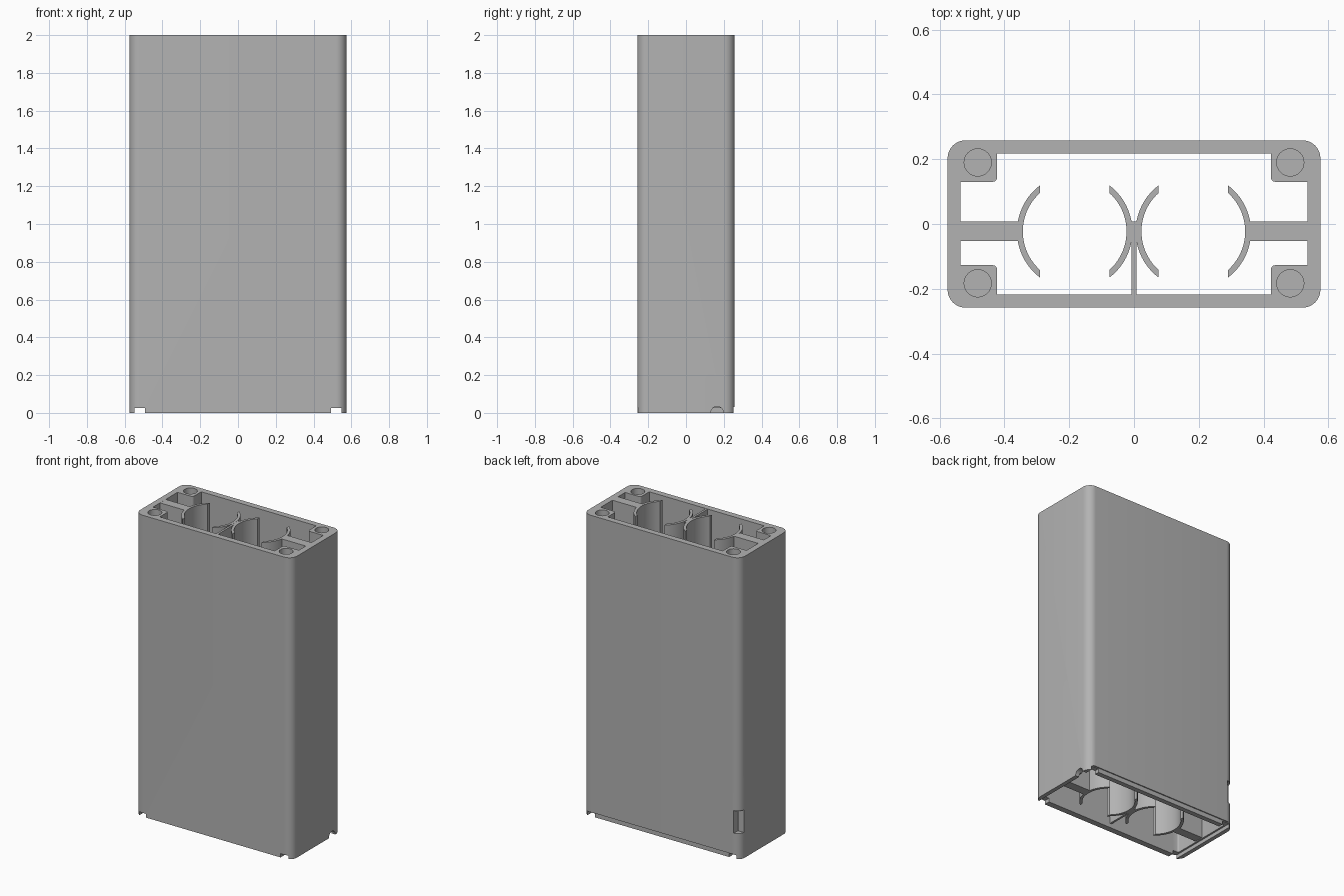
import bpy, bmesh, math

if "Cube" in bpy.data.objects:
    bpy.data.objects.remove(bpy.data.objects["Cube"])

grey = bpy.data.materials.new("plain grey")
grey.use_nodes = True
grey.diffuse_color = (0.45, 0.45, 0.45, 1)
grey.node_tree.nodes["Principled BSDF"].inputs["Base Color"].default_value = (0.45, 0.45, 0.45, 1)


def prism(name, outline, z0, z1):
    """Upright solid from a flat outline."""
    bm = bmesh.new()
    face = bm.faces.new([bm.verts.new((x, y, z0)) for x, y in outline])
    up = bmesh.ops.extrude_face_region(bm, geom=[face])["geom"]
    bmesh.ops.translate(bm, vec=(0, 0, z1 - z0),
                        verts=[v for v in up if isinstance(v, bmesh.types.BMVert)])
    bmesh.ops.recalc_face_normals(bm, faces=bm.faces)
    mesh = bpy.data.meshes.new(name)
    bm.to_mesh(mesh)
    bm.free()
    mesh.materials.append(grey)
    obj = bpy.data.objects.new(name, mesh)
    bpy.context.collection.objects.link(obj)
    return obj


def rect(x0, x1, y0, y1, r=0, steps=10):
    """Rectangle outline, rounded when r is given."""
    if not r:
        return [(x0, y0), (x1, y0), (x1, y1), (x0, y1)]
    centres = [(x1 - r, y1 - r), (x0 + r, y1 - r), (x0 + r, y0 + r), (x1 - r, y0 + r)]
    return [(cx + r * math.cos(a), cy + r * math.sin(a))
            for q, (cx, cy) in enumerate(centres)
            for a in [math.pi / 2 * (q + i / steps) for i in range(steps + 1)]]


def circle(cx, cy, r, n=32):
    return [(cx + r * math.cos(2 * math.pi * i / n), cy + r * math.sin(2 * math.pi * i / n))
            for i in range(n)]


def combine(target, tool, op):
    """Apply a boolean and throw the tool away."""
    mod = target.modifiers.new("cut", "BOOLEAN")
    mod.operation, mod.object, mod.solver = op, tool, "EXACT"
    graph = bpy.context.evaluated_depsgraph_get()
    mesh = bpy.data.meshes.new_from_object(target.evaluated_get(graph))
    target.modifiers.clear()
    target.data = mesh
    bpy.data.objects.remove(tool)


W, D, H, WALL = 0.575, 0.258, 2.0, 0.04
MID = -0.023          # centre line of the cell holders
LOW = 0.03            # lower end of the inner parts

# Hollow outer shell, open at both ends
shell = prism("shell", rect(-W, W, -D, D, 0.055), 0, H)
combine(shell, prism("cavity", rect(-W + WALL, W - WALL, -D + WALL, D - WALL, 0.012, 3),
                     -0.1, H + 0.1), "DIFFERENCE")

# Corner screw posts with blind holes
for sx in (-1, 1):
    for sy, inner, hole in ((-1, 0.127, 0.183), (1, 0.13, 0.19)):
        xs = sorted((sx * 0.422, sx * 0.55))
        ys = sorted((sy * inner, sy * 0.235))
        combine(shell, prism("post", rect(*xs, *ys, 0.014, 4), 1.7, H - 0.0001), "UNION")
        combine(shell, prism("hole", circle(sx * 0.482, sy * hole, 0.042), 1.8, H + 0.1),
                "DIFFERENCE")

# Notches through the front and back bottom edges
for sx in (-1, 1):
    xs = sorted((sx * 0.493, sx * 0.547))
    combine(shell, prism("notch", rect(*xs, -0.4, 0.4), -0.1, 0.025), "DIFFERENCE")

# Shallow step along the back bottom edge
combine(shell, prism("step", rect(-0.7, 0.7, D - 0.007, 0.4), -0.1, 0.03), "DIFFERENCE")

# Round cable opening in the left wall
opening = prism("opening", circle(0, 0, 0.034), -0.1, 0.1)
opening.rotation_euler.y = math.pi / 2
opening.location = (W, 0.165, 0)
bpy.context.view_layer.update()
combine(shell, opening, "DIFFERENCE")

# Small window in the back right corner
combine(shell, prism("window", rect(-0.65, -0.53, 0.213, 0.4), 0.17, 0.32), "DIFFERENCE")


# Curved cell clips, with ends cut square
def clip(name, cx, side):
    ro, ri, end, n = 0.178, 0.16, 0.107, 20

    def arc(r):
        a = math.acos(end / r)
        return [(cx + side * r * math.cos(t), MID + r * math.sin(t))
                for t in [a * (2 * i / n - 1) for i in range(n + 1)]]
    return prism(name, arc(ro) + arc(ri)[::-1], LOW, H)


parts = [shell]
for label, cx in (("right", -0.183), ("left", 0.183)):
    for place, side in (("right", -1), ("left", 1)):
        parts.append(clip(f"{label}_cell_{place}_clip", cx, side))

# Ribs that tie the clips to the walls and to each other
for name, x0, x1, y0, y1 in (
        ("right_rib", -W + 0.03, -0.343, MID - 0.03, MID + 0.03),
        ("left_rib", 0.343, W - 0.03, MID - 0.03, MID + 0.03),
        ("centre_rib", -0.023, 0.023, MID - 0.03, MID + 0.03),
        ("front_rib", -0.007, 0.007, -D + 0.03, MID - 0.03)):
    parts.append(prism(name, rect(x0, x1, y0, y1), LOW, H - 0.0005))

# Smooth curves, sharp corners
bpy.ops.object.select_all(action="DESELECT")
for obj in parts:
    obj.select_set(True)
bpy.context.view_layer.objects.active = shell
bpy.ops.object.shade_smooth_by_angle(angle=math.radians(30))
